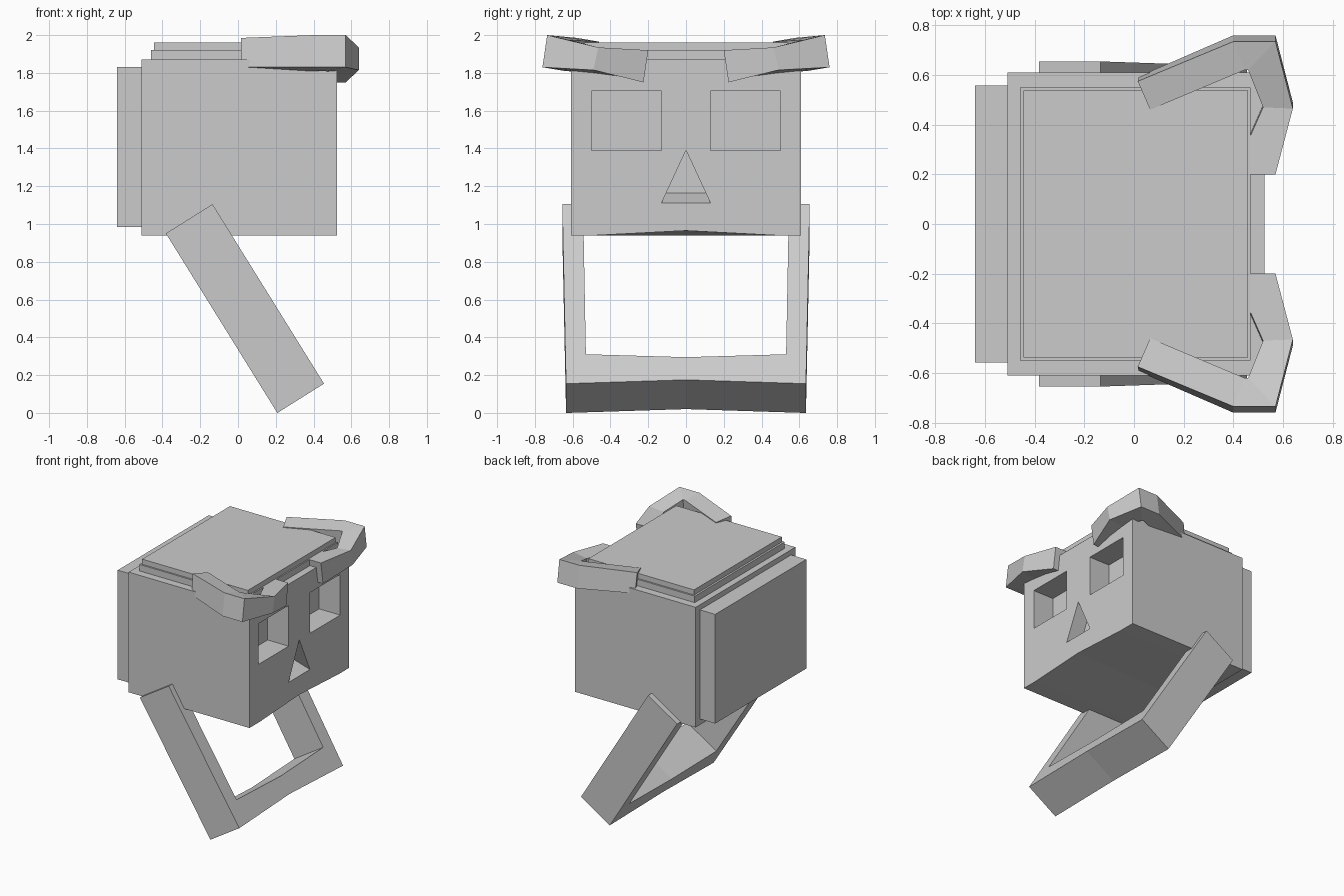
import bpy, bmesh
from mathutils import Vector

if "Cube" in bpy.data.objects:
    bpy.data.objects.remove(bpy.data.objects["Cube"])


def loft(name, rings, mirror=False):
    """Closed solid through matching rings of points."""
    bm = bmesh.new()
    vs = [[bm.verts.new(p) for p in r] for r in rings]
    n = len(rings[0])
    for a, b in zip(vs, vs[1:]):
        for i in range(n):
            j = (i + 1) % n
            bm.faces.new((a[i], a[j], b[j], b[i]))
    bm.faces.new(vs[0])
    bm.faces.new(vs[-1])
    bmesh.ops.recalc_face_normals(bm, faces=bm.faces)
    me = bpy.data.meshes.new(name)
    bm.to_mesh(me)
    bm.free()
    ob = bpy.data.objects.new(name, me)
    bpy.context.collection.objects.link(ob)
    if mirror:
        ob.modifiers.new("mirror", 'MIRROR').use_axis = (False, True, False)
    return ob


def box(name, x0, x1, y0, y1, z0, z1):
    return loft(name, [[(x, y0, z0), (x, y1, z0), (x, y1, z1), (x, y0, z1)]
                       for x in (x0, x1)])


# Head block with slightly arched lower front edge
def head_ring(x, arch):
    return [(x, -0.61, 0.94), (x, -0.48, 0.94), (x, 0, 0.94 + arch),
            (x, 0.48, 0.94), (x, 0.61, 0.94), (x, 0.61, 1.87), (x, -0.61, 1.87)]


head = loft("head", [head_ring(-0.51, 0), head_ring(0.525, 0.025)])

# Eye sockets and wedge-floored nose cavity
cutters = [box("eye_cut", 0.345, 0.6, s * 0.315 - 0.185, s * 0.315 + 0.185, 1.39, 1.705)
           for s in (-1, 1)]
cutters.append(loft("nose_cut", [
    [(0.405, -0.105, 1.165), (0.405, 0.105, 1.165), (0.405, 0, 1.39)],
    [(0.525, -0.13, 1.11), (0.525, 0.13, 1.11), (0.525, 0, 1.39)],
    [(0.6, -0.13, 1.11), (0.6, 0.13, 1.11), (0.6, 0, 1.39)]]))
bpy.context.view_layer.objects.active = head
for c in cutters:
    c.hide_render = True
    m = head.modifiers.new("cut", 'BOOLEAN')
    m.operation, m.solver, m.object = 'DIFFERENCE', 'EXACT', c
    bpy.ops.object.modifier_apply(modifier=m.name)
    bpy.data.objects.remove(c)

# Stacked crown plates and rear plate
box("crown_lower", -0.46, 0.47, -0.55, 0.55, 1.86, 1.92)
box("crown_upper", -0.445, 0.46, -0.537, 0.537, 1.91, 1.96)
box("rear_plate", -0.64, -0.50, -0.557, 0.557, 0.985, 1.83)

# Tilted U-shaped jaw: profile is (sideways, distance down the jaw)
half = [(0.545, 0), (0.655, 0), (0.635, 1.118)]
inner = [(0.53, 0.935)]
profile = (half + [(0, 1.094)] + [(-y, s) for y, s in half[::-1]]
           + [(-y, s) for y, s in inner] + [(0, 0.953)] + inner)
down = Vector((0.528, 0, -0.85))
rings = []
for corner in (Vector((-0.135, 0, 1.105)), Vector((-0.382, 0, 0.95))):
    rings.append([corner + down * s + Vector((0, y, 0)) for y, s in profile])
loft("jaw", rings)

# Curled horns: sections of outer top, inner top, inner bottom, outer bottom
loft("horns", [
    [(0.57, 0.20, 1.92), (0.40, 0.20, 1.92), (0.40, 0.225, 1.75), (0.57, 0.225, 1.75)],
    [(0.64, 0.465, 1.935), (0.52, 0.47, 1.92), (0.52, 0.49, 1.80), (0.64, 0.49, 1.815)],
    [(0.57, 0.735, 2.0), (0.46, 0.62, 1.975), (0.46, 0.64, 1.81), (0.57, 0.76, 1.83)],
    [(0.40, 0.735, 2.0), (0.445, 0.62, 1.975), (0.445, 0.64, 1.81), (0.40, 0.76, 1.83)],
    [(0.015, 0.575, 1.985), (0.065, 0.46, 1.965), (0.07, 0.48, 1.81), (0.02, 0.595, 1.83)],
], mirror=True)
